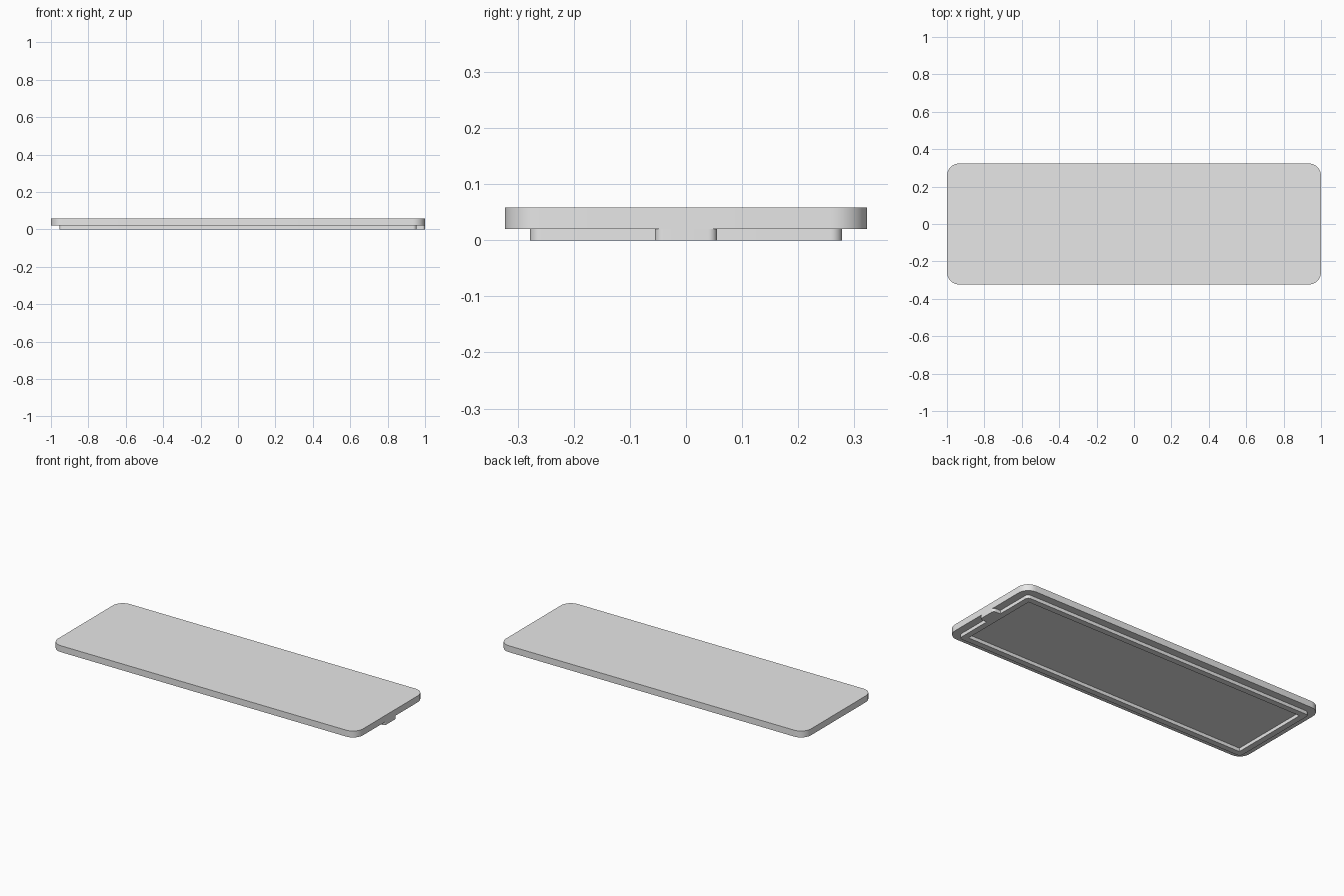
import bpy
import bmesh
from math import cos, sin, pi, radians
from mathutils import Vector

if "Cube" in bpy.data.objects:
    bpy.data.objects.remove(bpy.data.objects["Cube"])

grey = bpy.data.materials.new("light grey")
grey.use_nodes = True
GREY = (0.8, 0.8, 0.8, 1)
grey.diffuse_color = GREY
grey.node_tree.nodes["Principled BSDF"].inputs["Base Color"].default_value = GREY


def outline(corners, steps=10):
    """Turn (x, y, radius) right-angle corners into a filleted loop of points."""
    points = []
    for i, (x, y, r) in enumerate(corners):
        p = Vector((x, y))
        if r == 0:
            points.append(p)
            continue
        back = (Vector(corners[i - 1][:2]) - p).normalized()
        ahead = (Vector(corners[(i + 1) % len(corners)][:2]) - p).normalized()
        centre = p + r * (back + ahead)
        for k in range(steps + 1):
            a = k / steps * pi / 2
            points.append(centre - r * (ahead * cos(a) + back * sin(a)))
    return points


def rectangle(hx, hy, r):
    return [(-hx, -hy, r), (hx, -hy, r), (hx, hy, r), (-hx, hy, r)]


def slab(name, loops, z0, z1):
    """Extrude an outline, with optional holes, from z0 to z1."""
    bm = bmesh.new()
    edges = []
    for loop in loops:
        verts = [bm.verts.new((p.x, p.y, z0)) for p in loop]
        edges += [bm.edges.new((v, verts[i - 1])) for i, v in enumerate(verts)]
    bmesh.ops.triangle_fill(bm, use_beauty=True, edges=edges, normal=(0, 0, 1))
    out = bmesh.ops.extrude_face_region(bm, geom=bm.faces[:], use_keep_orig=True)
    top = [g for g in out["geom"] if isinstance(g, bmesh.types.BMVert)]
    bmesh.ops.translate(bm, verts=top, vec=(0, 0, z1 - z0))
    bmesh.ops.recalc_face_normals(bm, faces=bm.faces[:])
    mesh = bpy.data.meshes.new(name)
    bm.to_mesh(mesh)
    bm.free()
    mesh.materials.append(grey)
    obj = bpy.data.objects.new(name, mesh)
    bpy.context.collection.objects.link(obj)
    bpy.ops.object.select_all(action="DESELECT")
    obj.select_set(True)
    bpy.context.view_layer.objects.active = obj
    bpy.ops.object.shade_smooth_by_angle(angle=radians(30))
    return obj


HALF_X, HALF_Y, TOP = 1.0, 0.323, 0.058
RIM_X, RIM_Y, RIM_H, WALL = 0.955, 0.278, 0.02, 0.035
TAB, TAB_R = 0.055, 0.015

# Lid plate with rounded corners
slab("lid_plate", [outline(rectangle(HALF_X, HALF_Y, 0.065))], RIM_H, TOP)

# Locating rim under the lid, with a finger tab on the left end
rim = rectangle(RIM_X, RIM_Y, 0.02)
rim[2:2] = [(RIM_X, -TAB, 0), (HALF_X, -TAB, TAB_R),
            (HALF_X, TAB, TAB_R), (RIM_X, TAB, 0)]
hole = rectangle(RIM_X - WALL, RIM_Y - WALL, 0)
slab("rim_with_tab", [outline(rim), outline(hole)], 0, RIM_H)
